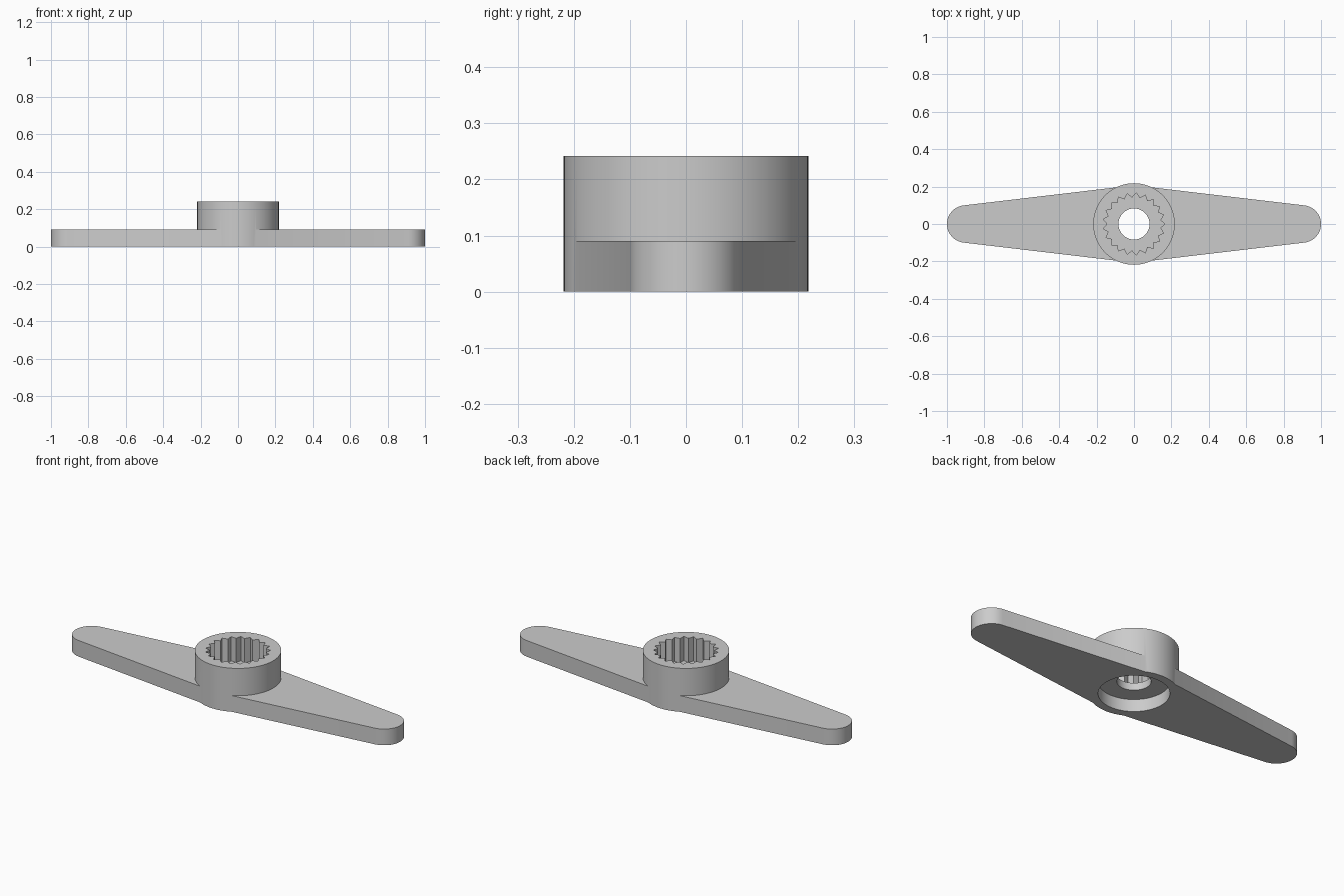
import bpy
import bmesh
from math import cos, sin, pi, radians

if "Cube" in bpy.data.objects:
    bpy.data.objects.remove(bpy.data.objects["Cube"], do_unlink=True)

HUB_R, HUB_H, ARM_H = 0.218, 0.242, 0.09
TEETH = 21

grey = bpy.data.materials.new("plain grey")
grey.use_nodes = True
colour = (0.6, 0.6, 0.6, 1)
grey.diffuse_color = colour
grey.node_tree.nodes["Principled BSDF"].inputs["Base Color"].default_value = colour


def prism(name, outline, z0, z1):
    """Extrude a flat outline from z0 to z1."""
    bm = bmesh.new()
    base = bm.faces.new([bm.verts.new((x, y, z0)) for x, y in outline])
    top = bmesh.ops.extrude_face_region(bm, geom=[base])["geom"]
    verts = [v for v in top if isinstance(v, bmesh.types.BMVert)]
    bmesh.ops.translate(bm, verts=verts, vec=(0, 0, z1 - z0))
    bmesh.ops.recalc_face_normals(bm, faces=bm.faces)
    mesh = bpy.data.meshes.new(name)
    bm.to_mesh(mesh)
    bm.free()
    mesh.materials.append(grey)
    obj = bpy.data.objects.new(name, mesh)
    bpy.context.collection.objects.link(obj)
    return obj


def arc(cx, r, start, end, n):
    angles = [radians(start + (end - start) * i / n) for i in range(n + 1)]
    return [(cx + r * cos(a), r * sin(a)) for a in angles]


def circle(r, n=96):
    return arc(0, r, 0, 360, n)[:-1]


def combine(target, tool, operation):
    """Apply a boolean and discard the tool object."""
    tool.hide_render = True
    mod = target.modifiers.new(operation.lower(), 'BOOLEAN')
    mod.operation, mod.solver, mod.object = operation, 'EXACT', tool
    bpy.context.view_layer.objects.active = target
    bpy.ops.object.modifier_apply(modifier=mod.name)
    bpy.data.objects.remove(tool, do_unlink=True)


# Tapered double arm with rounded tips, widest at the hub
tip = arc(0.9, 0.1, -83, 83, 24)
half = tip + [(0, 0.207)]
arm = prism("double_arm", half + [(-x, -y) for x, y in half], 0, ARM_H)

# Round hub
combine(arm, prism("hub", circle(HUB_R), 0, HUB_H), 'UNION')

# Splined socket, through hole and recess underneath
spline = []
for i in range(2 * TEETH):
    a, r = pi * i / TEETH, (0.142 if i % 2 else 0.166)
    spline.append((r * cos(a), r * sin(a)))
combine(arm, prism("spline_cutter", spline, 0.107, 0.3), 'DIFFERENCE')
combine(arm, prism("hole_cutter", circle(0.083, 64), -0.1, 0.2), 'DIFFERENCE')
combine(arm, prism("recess_cutter", circle(0.174), -0.1, 0.067), 'DIFFERENCE')

# Smooth the curved walls and keep the edges sharp
bpy.ops.object.select_all(action='DESELECT')
arm.select_set(True)
bpy.context.view_layer.objects.active = arm
bpy.ops.object.shade_smooth_by_angle(angle=radians(30))
